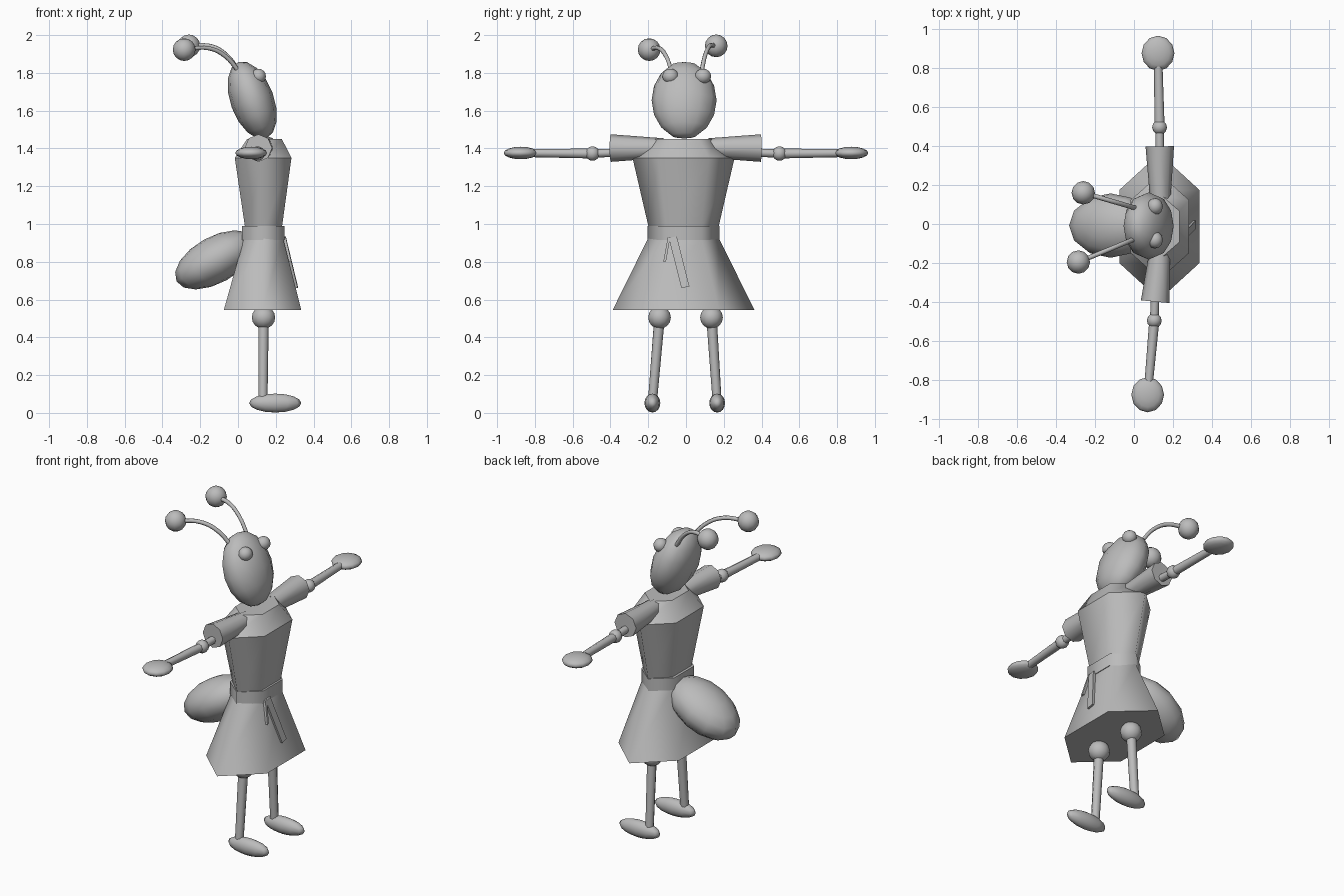
import bpy
import bmesh
from math import radians, sin, cos, pi
from mathutils import Vector, Matrix

if "Cube" in bpy.data.objects:
    bpy.data.objects.remove(bpy.data.objects["Cube"])

GREY = (0.5, 0.5, 0.5, 1)
grey = bpy.data.materials.new("plain grey")
grey.use_nodes = True
grey.diffuse_color = GREY
grey.node_tree.nodes["Principled BSDF"].inputs["Base Color"].default_value = GREY


def finish(name, bm, smooth=True):
    """Turn a bmesh into an object; quads and triangles smooth, caps flat."""
    bmesh.ops.recalc_face_normals(bm, faces=bm.faces)
    for f in bm.faces:
        f.smooth = smooth and len(f.verts) <= 4
    mesh = bpy.data.meshes.new(name)
    bm.to_mesh(mesh)
    bm.free()
    mesh.materials.append(grey)
    ob = bpy.data.objects.new(name, mesh)
    bpy.context.collection.objects.link(ob)
    return ob


def ball(name, centre, size, pitch=0.0, segments=12, rings=8):
    """Ellipsoid with half sizes, pitched about the y axis (degrees)."""
    bm = bmesh.new()
    bmesh.ops.create_uvsphere(bm, u_segments=segments, v_segments=rings, radius=1)
    scale = Matrix.Diagonal((*size, 1))
    turn = Matrix.Rotation(radians(pitch), 4, 'Y')
    bm.transform(Matrix.Translation(centre) @ turn @ scale)
    return finish(name, bm)


def rod(name, start, end, r1, r2, sides=8):
    """Straight capped rod or taper between two points."""
    start, end = Vector(start), Vector(end)
    axis = end - start
    bm = bmesh.new()
    bmesh.ops.create_cone(bm, cap_ends=True, segments=sides, radius1=r1,
                          radius2=r2, depth=axis.length)
    turn = axis.to_track_quat('Z', 'Y').to_matrix().to_4x4()
    bm.transform(Matrix.Translation((start + end) / 2) @ turn)
    return finish(name, bm)


def hex_band(name, low, high):
    """Six-sided band between two (z, x centre, half depth, half width) rings."""
    bm = bmesh.new()
    loops = []
    for z, cx, hx, hy in (low, high):
        loops.append([bm.verts.new((cx + hx * cos(a) / cos(pi / 6),
                                    -0.013 + hy * sin(a), z))
                      for a in (pi / 6 + k * pi / 3 for k in range(6))])
    a, b = loops
    for i in range(6):
        j = (i + 1) % 6
        bm.faces.new((a[i], a[j], b[j], b[i]))
    bm.faces.new(a[::-1])
    bm.faces.new(b)
    return finish(name, bm)


def sash_tail(name, top, bottom, width):
    """Thin hanging strip lying on the front of the skirt."""
    bm = bmesh.new()
    corners = []
    for (x, y, z) in (top, bottom):
        for dx in (-0.02, 0.008):
            for side in (-1, 1):
                corners.append(bm.verts.new((x + dx, y + side * width / 2,
                                             z + side * width * 0.12)))
    bmesh.ops.convex_hull(bm, input=corners)
    return finish(name, bm, smooth=False)


def antenna(name, points, radius):
    """Curved feeler swept along a smooth path and turned into a mesh."""
    curve = bpy.data.curves.new(name, 'CURVE')
    curve.dimensions = '3D'
    curve.bevel_depth = radius
    curve.bevel_resolution = 1
    curve.use_fill_caps = True
    spline = curve.splines.new('BEZIER')
    spline.resolution_u = 5
    spline.bezier_points.add(len(points) - 1)
    for p, co in zip(spline.bezier_points, points):
        p.co = co
        p.handle_left_type = p.handle_right_type = 'AUTO'
    curve.materials.append(grey)
    ob = bpy.data.objects.new(name, curve)
    bpy.context.collection.objects.link(ob)
    return ob


# Dress: skirt, belt, bodice and shoulders
hex_band("skirt", (0.545, 0.13, 0.205, 0.375), (0.93, 0.135, 0.102, 0.185))
hex_band("belt", (0.915, 0.133, 0.112, 0.19), (0.99, 0.133, 0.112, 0.19))
hex_band("bodice", (0.97, 0.135, 0.096, 0.182), (1.35, 0.133, 0.15, 0.27))
hex_band("shoulders", (1.35, 0.133, 0.15, 0.27), (1.45, 0.14, 0.092, 0.16))
sash_tail("short_sash_tail", (0.245, -0.09, 0.93), (0.275, -0.113, 0.80), 0.014)
sash_tail("long_sash_tail", (0.245, -0.07, 0.93), (0.309, -0.003, 0.665), 0.042)

# Head and abdomen
ball("head", (0.075, -0.01, 1.655), (0.115, 0.172, 0.215), pitch=-20)
ball("abdomen", (-0.12, -0.008, 0.81), (0.235, 0.165, 0.123), pitch=-29)

# Eyes and feelers
for side, y, ball_at in (("left", 0.09, (-0.26, 0.16, 1.943)),
                         ("right", -0.082, (-0.285, -0.195, 1.923))):
    ball(side + "_eye", (0.108, y, 1.782), (0.04, 0.043, 0.04))
    ball(side + "_feeler_tip", ball_at, (0.06, 0.06, 0.06))
    tip = Vector(ball_at)
    root = Vector((0.01, y * 0.9, 1.80))
    path = [root]
    for t, rise in ((0.25, 0.055), (0.55, 0.062)):
        path.append(root.lerp(tip, t) + Vector((0, 0, rise)))
    antenna(side + "_feeler", path + [tip], 0.012)

# Arms: sleeve, elbow, forearm and hand
for side, s, sleeve_x, elbow_x, hand_x in (("left", 1, 0.132, 0.131, 0.123),
                                           ("right", -1, 0.108, 0.104, 0.070)):
    hand = (hand_x, s * 0.875, 1.376)
    elbow = (elbow_x, s * 0.495, 1.373)
    cuff = (sleeve_x, s * 0.398, 1.402)
    rod(side + "_sleeve", (0.135, s * 0.12, 1.402), cuff, 0.052, 0.073)
    rod(side + "_upper_arm", (sleeve_x, s * 0.36, 1.378), elbow, 0.022, 0.022)
    ball(side + "_elbow", elbow, (0.038, 0.038, 0.038))
    rod(side + "_forearm", elbow, hand, 0.026, 0.021)
    ball(side + "_hand", hand, (0.084, 0.09, 0.033))

# Legs: knee, shin and foot
for side, knee_y, foot_y in (("left", 0.135, 0.165), ("right", -0.14, -0.178)):
    ball(side + "_knee", (0.135, knee_y, 0.505), (0.062, 0.06, 0.06))
    rod(side + "_thigh", (0.135, knee_y, 0.505), (0.135, knee_y, 0.58), 0.03, 0.03)
    rod(side + "_shin", (0.132, foot_y, 0.055), (0.135, knee_y, 0.505), 0.024, 0.028)
    ball(side + "_foot", (0.197, foot_y, 0.052), (0.138, 0.042, 0.05))
